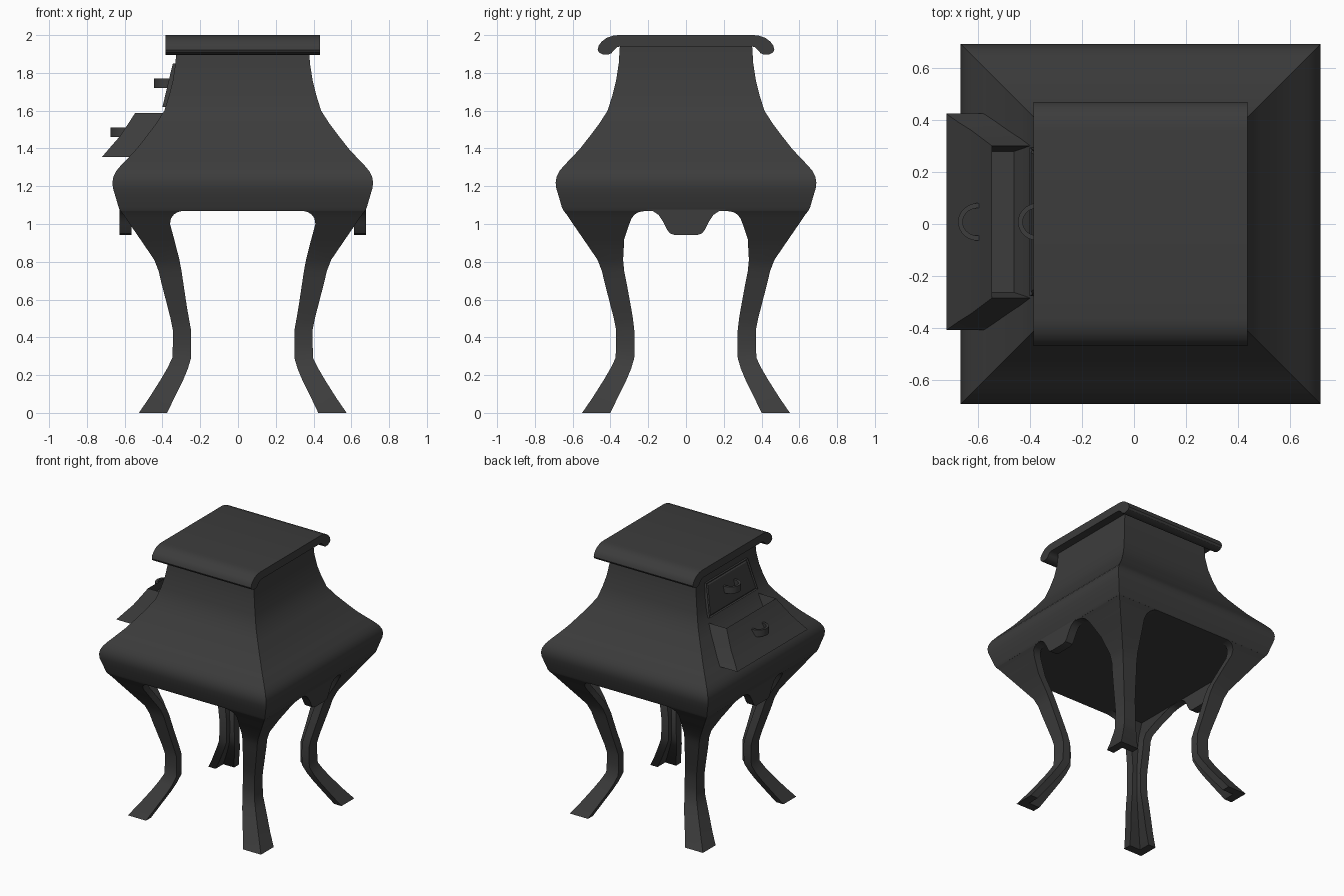
import bpy, bmesh, math

if "Cube" in bpy.data.objects:
    bpy.data.objects.remove(bpy.data.objects["Cube"])

CX = 0.025   # body centre in x
CY = 0.008   # drawer centre in y


def loft(name, rings, x=0.0, edit=None, smooth=True):
    """Skin equal-sized rings of points, cap both ends."""
    bm = bmesh.new()
    vs = [[bm.verts.new(p) for p in r] for r in rings]
    n = len(rings[0])
    for a, b in zip(vs, vs[1:]):
        for i in range(n):
            j = (i + 1) % n
            bm.faces.new((a[i], a[j], b[j], b[i]))
    bm.faces.new(vs[0][::-1])
    bm.faces.new(vs[-1])
    bmesh.ops.recalc_face_normals(bm, faces=bm.faces)
    if edit:
        edit(bm)
    me = bpy.data.meshes.new(name)
    bm.to_mesh(me)
    bm.free()
    ob = bpy.data.objects.new(name, me)
    bpy.context.collection.objects.link(ob)
    ob.location.x = x
    if smooth:
        bpy.ops.object.select_all(action='DESELECT')
        ob.select_set(True)
        bpy.context.view_layer.objects.active = ob
        bpy.ops.object.shade_smooth_by_angle(angle=math.radians(32))
    return ob


def mirror(ob, x, y):
    m = ob.modifiers.new("mirror", 'MIRROR')
    m.use_axis = (x, y, False)
    m.use_mirror_merge = False


def rect(x0, x1, y, z):
    return [(x0, CY - y, z), (x1, CY - y, z), (x1, CY + y, z), (x0, CY + y, z)]


# Bulging square body: (z, half width)
body = [(1.07, .648), (1.085, .656), (1.15, .675), (1.19, .687), (1.22, .69),
        (1.25, .685), (1.28, .67), (1.31, .645), (1.36, .597), (1.40, .56),
        (1.46, .513), (1.53, .46), (1.60, .415), (1.68, .39), (1.76, .37),
        (1.85, .356), (1.945, .35)]
loft("body", [[(-h, -h, z), (h, -h, z), (h, h, z), (-h, h, z)] for z, h in body], CX)

# Cabriole legs with L section: (z, outer, inner edge on front, inner edge on side)
leg = [(0, .55, .40, .40), (.08, .495, .362, .362), (.175, .435, .315, .315),
       (.235, .40, .29, .29), (.29, .373, .274, .274), (.36, .37, .273, .273),
       (.44, .37, .274, .274), (.50, .382, .285, .281), (.57, .40, .297, .293),
       (.69, .431, .315, .315), (.75, .445, .324, .327), (.81, .468, .335, .333),
       (.92, .543, .363, .327), (1.0, .598, .385, .30), (1.03, .618, .38, .288),
       (1.05, .632, .365, .273), (1.063, .642, .345, .25), (1.0705, .648, .315, .21)]
T = .06
legs = loft("legs", [[(h, h, z), (ix, h, z), (ix, h - T, z), (h - T, h - T, z),
                      (h - T, iy, z), (h, iy, z)] for z, h, ix, iy in leg], CX)
mirror(legs, True, True)

# Scalloped aprons on both drawer sides
half = [(.23, 1.10), (.21, 1.075), (.175, 1.068), (.145, 1.048), (.12, 1.01),
        (.10, .97), (.085, .95), (.06, .942)]
outline = half + [(-y, z) for y, z in half[::-1]]
apron = loft("aprons", [[(x, y, z) for y, z in outline] for x in (.59, .652)], CX)
mirror(apron, True, False)

# Top slab with rolled ends
roll = [(.36, 2.0), (.39, 1.996), (.42, 1.985), (.445, 1.967), (.462, 1.945), (.468, 1.922),
        (.46, 1.908), (.44, 1.898), (.415, 1.896), (.395, 1.904), (.38, 1.922), (.366, 1.936), (.345, 1.941)]
prof = roll + [(-y, z) for y, z in roll[::-1]]
loft("top_slab", [[(x, y, z) for y, z in prof] for x in (-.41, .41)], CX)


# Open lower drawer, flaring downwards, hollowed from the top
def hollow(bm):
    f = max(bm.faces, key=lambda f: f.calc_center_median().z)
    bmesh.ops.inset_region(bm, faces=[f], thickness=.03)
    bmesh.ops.translate(bm, verts=f.verts, vec=(-.06, 0, -.09))


loft("lower_drawer", [rect(-.72, -.56, .415, 1.355), rect(-.673, -.515, .382, 1.41),
                      rect(-.625, -.47, .352, 1.465), rect(-.585, -.425, .322, 1.525),
                      rect(-.545, -.375, .292, 1.587)], edit=hollow)


# Closed upper drawer with recessed panel
def panel(bm):
    f = min(bm.faces, key=lambda f: f.calc_center_median().x)
    bmesh.ops.inset_region(bm, faces=[f], thickness=.012, depth=-.008)
    bmesh.ops.inset_region(bm, faces=[f], thickness=.012, depth=.006)


loft("upper_drawer", [rect(-.40, -.30, .285, 1.62), rect(-.345, -.30, .245, 1.85)],
     edit=panel, smooth=False)


# Half-ring strap handles
def handle(name, x, z):
    angs = [math.radians(80 + 200 * i / 16) for i in range(17)]
    arc = [(.075 * math.cos(a), .072 * math.sin(a)) for a in angs]
    arc += [(.057 * math.cos(a), .053 * math.sin(a)) for a in angs[::-1]]
    arc = [(.03, .072)] + arc[:17] + [(.03, -.072), (.03, -.053)] + arc[17:] + [(.03, .053)]
    loft(name, [[(x + px, CY + py, z + dz) for px, py in arc] for dz in (-.025, .025)])


handle("lower_handle", -.60, 1.485)
handle("upper_handle", -.37, 1.745)

# Dark grey finish
mat = bpy.data.materials.new("dark_finish")
mat.diffuse_color = (.045, .045, .045, 1)
mat.use_nodes = True
mat.node_tree.nodes["Principled BSDF"].inputs["Base Color"].default_value = mat.diffuse_color
for ob in bpy.context.collection.objects:
    ob.data.materials.append(mat)
